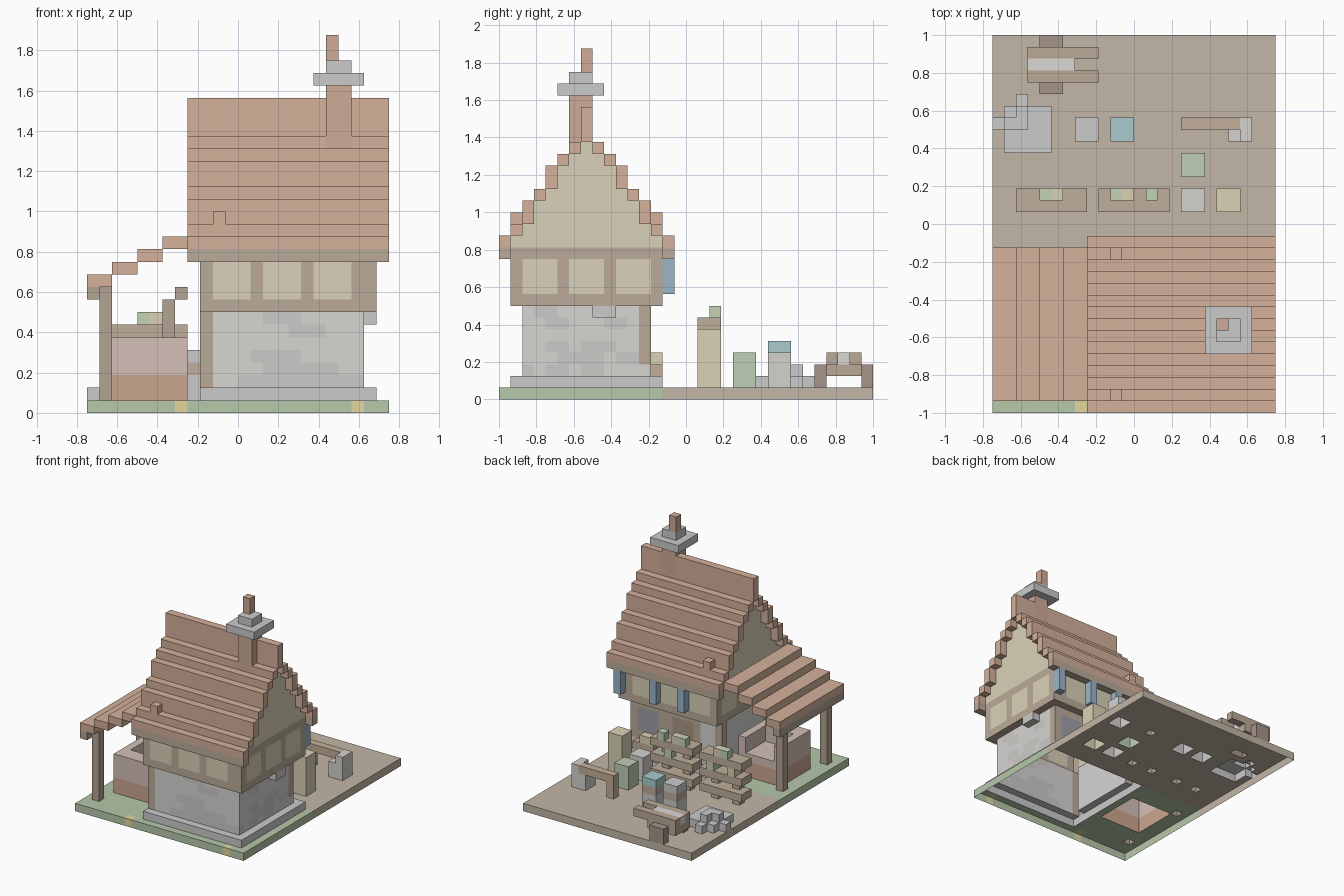
import bpy, bmesh, random

if "Cube" in bpy.data.objects:
    bpy.data.objects.remove(bpy.data.objects["Cube"])

U = 1 / 16            # one block
cells = {}            # block -> part name; later fills repaint earlier ones
COLORS = {
    "grass": (.47, .58, .40), "dirt_yard": (.54, .47, .38), "flowers": (.75, .68, .35),
    "foundation": (.55, .55, .54), "stone_walls": (.68, .67, .65), "stone_patches": (.61, .60, .58),
    "timber_frame": (.50, .41, .32), "plaster_walls": (.70, .64, .48), "main_roof": (.66, .44, .33),
    "chimney": (.62, .41, .31), "chimney_cap": (.57, .58, .56), "shutters": (.33, .47, .60),
    "windows": (.33, .35, .38), "door": (.40, .31, .24), "lean_to_roof": (.66, .44, .33),
    "lean_to_frame": (.45, .37, .29), "forge_base": (.60, .38, .28), "forge_hearth": (.66, .53, .48),
    "shelves": (.52, .43, .33), "plants": (.55, .65, .46), "straw": (.71, .65, .47),
    "stone_block": (.66, .65, .62), "green_crate": (.52, .63, .47), "bench": (.55, .43, .32),
    "barrels": (.60, .60, .59), "barrel_bands": (.52, .42, .34), "water": (.40, .60, .61),
    "rocks": (.54, .54, .53), "cart": (.50, .40, .31), "cart_wheels": (.38, .30, .25),
    "cart_load": (.72, .70, .66),
}


def fill(part, x0, x1, y0, y1, z0, z1):
    for x in range(x0, x1):
        for y in range(y0, y1):
            for z in range(z0, z1):
                if part:
                    cells[x, y, z] = part
                else:
                    cells.pop((x, y, z), None)


# ground
fill("grass", -12, 12, -16, -2, 0, 1)
fill("dirt_yard", -12, 12, -2, 16, 0, 1)
for x in (-5, 9):
    fill("flowers", x, x + 1, -16, -15, 0, 1)

# ground floor
fill("foundation", -3, 11, -15, -2, 1, 2)
fill("stone_walls", -2, 10, -14, -3, 2, 8)
random.seed(4)
for i in range(14):
    x, y, z = random.randint(-1, 7), random.randint(-13, -6), random.randint(2, 7)
    fill("stone_patches", x, x + 3, -14, -13, z, z + 1)
    fill("stone_patches", 9, 10, y, y + 2, z, z + 1)
fill("stone_patches", 10, 11, -8, -6, 7, 8)
for y in (-14, -4):
    fill("timber_frame", -3, -2, y, y + 1, 2, 8)

# door, window and step on the yard side
fill("timber_frame", 0, 5, -4, -3, 2, 8)
fill("door", 1, 4, -4, -3, 2, 7)
fill("timber_frame", 5, 10, -4, -3, 3, 8)
fill("windows", 6, 9, -4, -3, 4, 7)
fill("bench", 6, 9, -3, -2, 2, 3)
fill("straw", 6, 8, -3, -2, 3, 4)

# timber framed upper floor
fill("timber_frame", -3, 11, -15, -2, 8, 13)
for a, b in ((-2, 1), (2, 5), (6, 9)):
    for y in (-15, -3):
        fill("plaster_walls", a, b, y, y + 1, 9, 12)
for a, b in ((-14, -11), (-10, -7), (-6, -3)):
    for x in (-3, 10):
        fill("plaster_walls", x, x + 1, a, b, 9, 12)
for x in (1, 5, 10):
    fill("shutters", x, x + 1, -2, -1, 9, 12)

# stepped main roof, mirrored about the ridge, with gables under it
prev = 13
for d, top in zip(range(8, 0, -1), (13, 14, 15, 17, 18, 20, 21, 22)):
    if d == 8:
        continue
    for y in (-9 - d, -9 + d):
        if d < 7:
            fill("plaster_walls", -3, 11, y, y + 1, 13, prev)
        fill("main_roof", -4, 12, y, y + 1, prev, top)
    prev = top
fill("plaster_walls", -3, 11, -9, -8, 13, 22)
fill("main_roof", -4, 12, -9, -8, 22, 25)
for y in (-16, -2):
    fill("timber_frame", -4, 12, y, y + 1, 12, 13)
for y in (-15, -3):
    fill("main_roof", -2, -1, y, y + 1, 15, 16)

# chimney
fill("chimney", 7, 9, -10, -8, 21, 26)
fill("chimney_cap", 6, 10, -11, -7, 26, 27)
fill("chimney_cap", 7, 9, -10, -8, 27, 28)
fill("chimney", 7, 8, -9, -8, 28, 30)

# lean-to over the forge
for i in range(4):
    fill("lean_to_roof", -12 + 2 * i, -10 + 2 * i, -15, -2, 10 + i, 11 + i)
fill("lean_to_frame", -12, -11, -15, -2, 9, 10)
for y in (-14, -5):
    fill("lean_to_frame", -11, -10, y, y + 1, 1, 10)

# forge
fill("forge_base", -10, -4, -11, -5, 1, 3)
fill("forge_hearth", -10, -4, -11, -5, 3, 6)
fill(None, -9, -5, -9, -5, 4, 6)
fill("lean_to_frame", -6, -5, -10, -9, 6, 9)
fill("lean_to_frame", -5, -4, -10, -9, 9, 10)

# two display shelves
for x in (-10, -3):
    w = 6
    for px in (x + 1, x + w - 2):
        fill("shelves", px, px + 1, 1, 2, 1, 7)
    for z in (2, 4, 6):
        fill("shelves", x, x + w, 1, 3, z, z + 1)
for x, y, z, part in ((-8, 2, 7, "plants"), (-7, 2, 7, "straw"), (-2, 2, 7, "plants"),
                      (-1, 2, 7, "straw"), (1, 2, 7, "plants"), (-6, 2, 5, "plants"),
                      (0, 2, 5, "plants"), (-9, 2, 5, "straw")):
    fill(part, x, x + 1, y, y + 1, z, z + 1)

# crates
fill("straw", 7, 9, 1, 3, 1, 6)
fill("stone_block", 4, 6, 1, 3, 1, 4)
fill("green_crate", 4, 6, 4, 6, 1, 4)

# bench with a stone block at its end
fill("stone_block", 8, 10, 7, 9, 1, 3)
fill("stone_block", 9, 10, 7, 9, 3, 4)
fill("bench", 4, 9, 8, 9, 3, 4)
fill("bench", 4, 5, 8, 9, 1, 3)

# barrels
for x, lid in ((-5, "barrels"), (-2, "water")):
    fill("barrels", x, x + 2, 7, 9, 1, 5)
    fill("barrel_bands", x, x + 2, 7, 9, 3, 4)
    fill(lid, x, x + 2, 7, 9, 4, 5)

# rock pile
fill("rocks", -11, -7, 6, 10, 1, 2)
fill("rocks", -10, -9, 10, 11, 1, 2)
fill("rocks", -12, -11, 8, 9, 1, 2)
fill("rocks", -10, -9, 8, 10, 2, 3)
fill("rocks", -11, -9, 8, 9, 2, 3)

# hand cart
fill("cart", -9, -5, 12, 15, 2, 3)
for y in (12, 14):
    fill("cart", -9, -3, y, y + 1, 3, 4)
fill("cart_load", -9, -5, 13, 14, 3, 4)
for y in (11, 15):
    fill("cart_wheels", -8, -6, y, y + 1, 1, 3)

# turn each part's blocks into one mesh, keeping only the open faces
DIRS = [(a, s) for a in range(3) for s in (0, 1)]
for part, color in COLORS.items():
    bm, verts = bmesh.new(), {}
    for cell in [c for c, p in cells.items() if p == part]:
        for axis, side in DIRS:
            n = list(cell)
            n[axis] += 2 * side - 1
            if tuple(n) in cells or n[2] < 0:
                continue
            b, c = (axis + 1) % 3, (axis + 2) % 3
            loop = []
            for i, j in ((0, 0), (1, 0), (1, 1), (0, 1)):
                p = list(cell)
                p[axis] += side
                p[b] += i
                p[c] += j
                p = tuple(p)
                if p not in verts:
                    verts[p] = bm.verts.new([k * U for k in p])
                loop.append(verts[p])
            bm.faces.new(loop if side else loop[::-1])
    bmesh.ops.dissolve_limit(bm, angle_limit=0.02, verts=bm.verts[:], edges=bm.edges[:])
    mesh = bpy.data.meshes.new(part)
    bm.to_mesh(mesh)
    bm.free()
    mat = bpy.data.materials.new(part)
    mat.diffuse_color = (*color, 1)
    mat.use_nodes = True
    mat.node_tree.nodes["Principled BSDF"].inputs["Base Color"].default_value = mat.diffuse_color
    mesh.materials.append(mat)
    bpy.context.collection.objects.link(bpy.data.objects.new(part, mesh))
